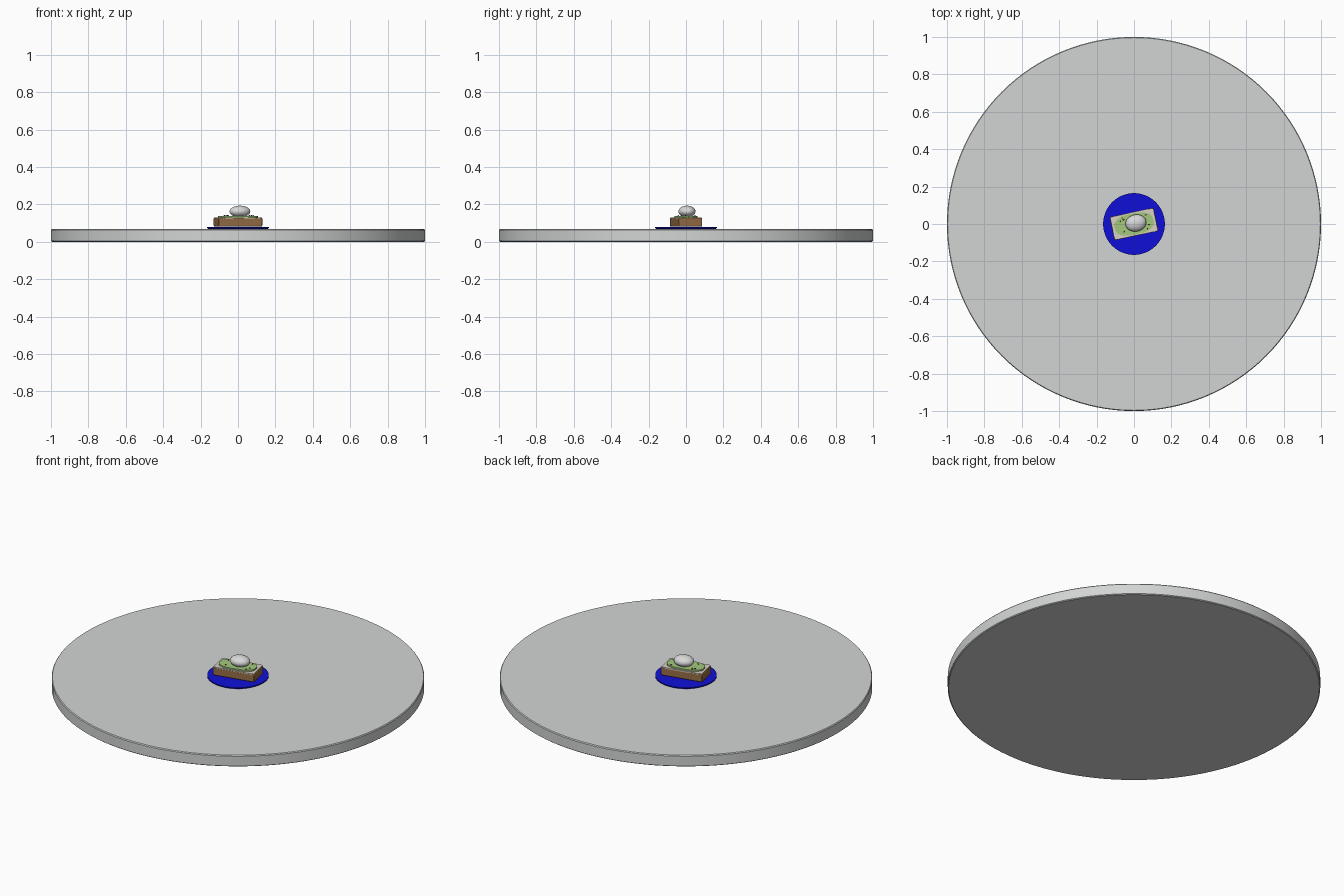
import bpy, bmesh, math, random
from mathutils import Matrix, Vector

random.seed(4)
cube = bpy.data.objects.get("Cube")
if cube:
    bpy.data.objects.remove(cube, do_unlink=True)

TURN = math.radians(12)


def material(name, rgb):
    m = bpy.data.materials.new(name)
    m.use_nodes = True
    m.diffuse_color = (*rgb, 1)
    m.node_tree.nodes["Principled BSDF"].inputs["Base Color"].default_value = (*rgb, 1)
    return m


grey = material("table_grey", (0.65, 0.66, 0.66))
blue = material("plate_blue", (0.005, 0.005, 0.68))
crust_brown = material("crust_brown", (0.30, 0.15, 0.06))
crumb_pale = material("crumb_pale", (0.70, 0.64, 0.56))
green = material("spread_green", (0.36, 0.58, 0.20))
white = material("egg_white", (0.69, 0.69, 0.69))
red = material("flake_red", (0.25, 0.05, 0.03))


def finish(name, bm, mat, angle=0, smooth=True):
    bmesh.ops.recalc_face_normals(bm, faces=bm.faces)
    mesh = bpy.data.meshes.new(name)
    bm.to_mesh(mesh)
    bm.free()
    mesh.materials.append(mat)
    ob = bpy.data.objects.new(name, mesh)
    bpy.context.collection.objects.link(ob)
    ob.rotation_euler.z = angle
    if smooth:
        bpy.ops.object.select_all(action="DESELECT")
        ob.select_set(True)
        bpy.context.view_layer.objects.active = ob
        bpy.ops.object.shade_smooth_by_angle(angle=math.radians(35))
    return ob


def lathe(name, profile, mat, steps):
    """Spin a radius/height profile around z."""
    bm = bmesh.new()
    verts = [bm.verts.new((r, 0, z)) for r, z in profile]
    edges = [bm.edges.new(pair) for pair in zip(verts, verts[1:])]
    bmesh.ops.spin(bm, geom=verts + edges, cent=(0, 0, 0), axis=(0, 0, 1),
                   angle=math.tau, steps=steps)
    bmesh.ops.remove_doubles(bm, verts=bm.verts, dist=1e-5)
    return finish(name, bm, mat)


def slab(name, outline, z, height, mat):
    """Extrude a flat outline upwards."""
    bm = bmesh.new()
    face = bm.faces.new([bm.verts.new((x, y, z)) for x, y in outline])
    grown = bmesh.ops.extrude_face_region(bm, geom=[face])["geom"]
    bmesh.ops.translate(bm, vec=(0, 0, height),
                        verts=[v for v in grown if isinstance(v, bmesh.types.BMVert)])
    return finish(name, bm, mat, TURN)


def superellipse(a, b, power, count, jitter=0):
    points = []
    for i in range(count):
        t = math.tau * i / count
        c, s = math.cos(t), math.sin(t)
        k = 1 + random.uniform(-jitter, jitter)
        points.append((math.copysign(abs(c) ** (2 / power), c) * a * k,
                       math.copysign(abs(s) ** (2 / power), s) * b * k))
    return points


# Round table top and plate
lathe("table_top", [(0, 0), (0.995, 0), (1, 0.004), (1, 0.062), (0.996, 0.067), (0, 0.067)],
      grey, 128)
lathe("plate", [(0, 0.067), (0.155, 0.067), (0.165, 0.073), (0.165, 0.079), (0, 0.079)], blue, 64)

# Bread slice with a pale, ragged crumb face
bm = bmesh.new()
bmesh.ops.create_cube(bm, size=1)
bmesh.ops.scale(bm, vec=(0.24, 0.127, 0.045), verts=bm.verts)
bmesh.ops.translate(bm, vec=(0, 0, 0.1045), verts=bm.verts)
crust = finish("bread_crust", bm, crust_brown, TURN)
bevel = crust.modifiers.new("soft_edges", "BEVEL")
bevel.width = 0.004
bevel.segments = 2
slab("bread_crumb", superellipse(0.119, 0.063, 14, 96, 0.02), 0.125, 0.006, crumb_pale)

# Oval of spread
slab("green_spread", superellipse(0.106, 0.056, 2.6, 64, 0.015), 0.13, 0.009, green)

# Egg
bm = bmesh.new()
bmesh.ops.create_uvsphere(bm, u_segments=40, v_segments=20, radius=1)
bmesh.ops.scale(bm, vec=(0.056, 0.045, 0.031), verts=bm.verts)
bmesh.ops.translate(bm, vec=(0.011, 0.003, 0.162), verts=bm.verts)
finish("egg", bm, white, TURN)

# Spice flakes scattered over the spread
bm = bmesh.new()
for x, y in [(-0.055, 0.045), (-0.068, 0.03), (-0.05, 0.034), (0.065, -0.04),
             (0.07, 0.035), (-0.06, -0.03), (0.078, -0.02)]:
    place = Matrix.Translation(Vector((x, y, 0.141))) @ Matrix.Diagonal((1, 0.7, 0.6, 1))
    bmesh.ops.create_icosphere(bm, subdivisions=1, radius=0.005, matrix=place)
finish("spice_flakes", bm, red, TURN, smooth=False)
